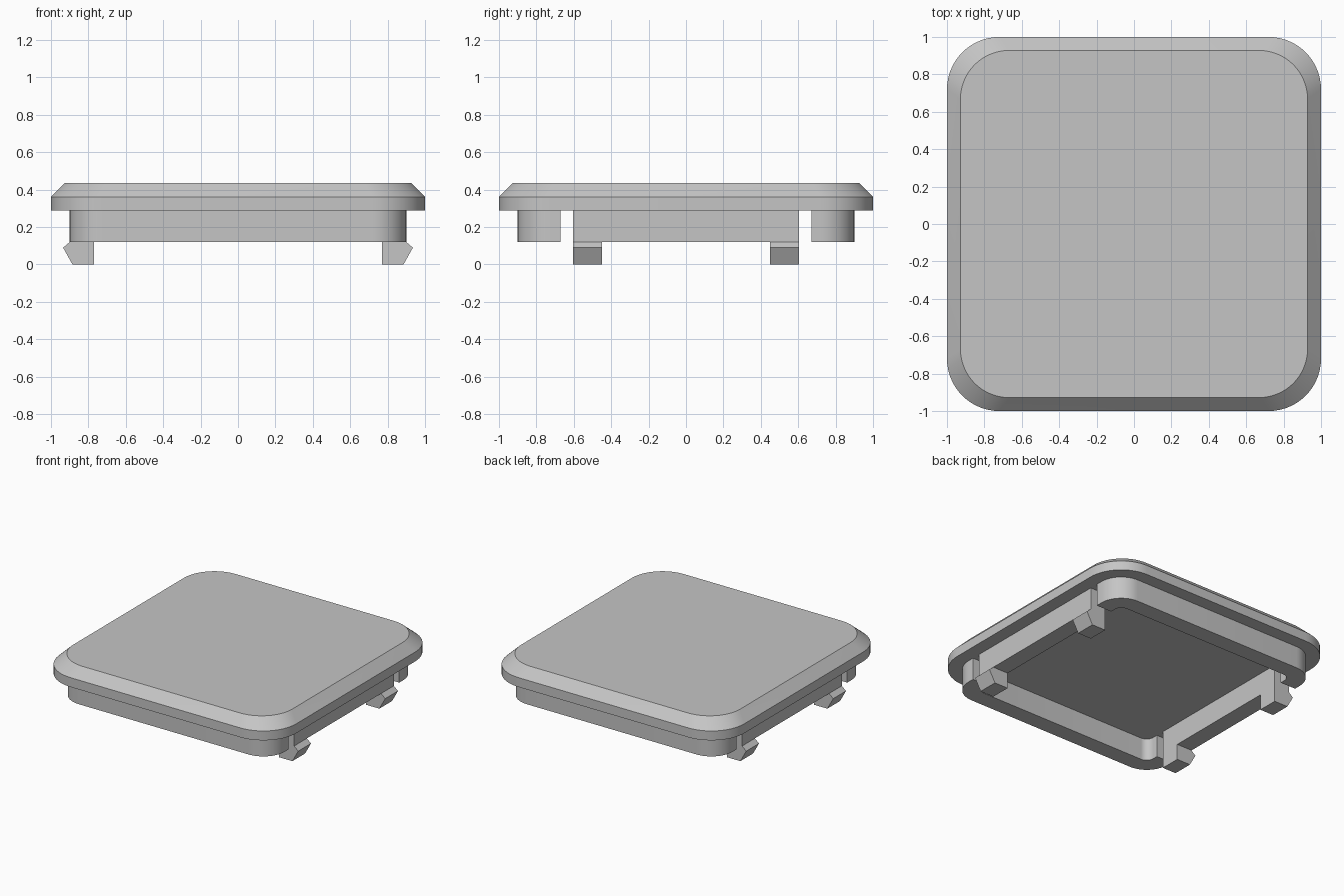
import bpy, bmesh, math
from mathutils import Matrix, Vector

cube = bpy.data.objects.get("Cube")
if cube:
    bpy.data.objects.remove(cube, do_unlink=True)

grey = bpy.data.materials.new("grey_plastic")
grey.use_nodes = True
colour = (0.56, 0.56, 0.56, 1)
grey.diffuse_color = colour
grey.node_tree.nodes["Principled BSDF"].inputs["Base Color"].default_value = colour

CAP_BOTTOM, WALL_BOTTOM = 0.29, 0.12
OUTER, INNER = 0.90, 0.77          # half widths of the skirt wall
CLIP_END, END_WALL = 0.605, 0.67   # y limits of the slots in the side walls


def loft(name, rings, turn=0):
    """Skin a stack of closed rings, cap both ends and turn it about z."""
    bm = bmesh.new()
    loops = [[bm.verts.new(p) for p in ring] for ring in rings]
    for low, high in zip(loops, loops[1:]):
        for i in range(len(low)):
            j = (i + 1) % len(low)
            bm.faces.new((low[i], low[j], high[j], high[i]))
    bm.faces.new(loops[0][::-1])
    bm.faces.new(loops[-1])
    bmesh.ops.recalc_face_normals(bm, faces=bm.faces)
    bm.transform(Matrix.Rotation(turn, 4, "Z"))
    mesh = bpy.data.meshes.new(name)
    bm.to_mesh(mesh)
    bm.free()
    mesh.materials.append(grey)
    obj = bpy.data.objects.new(name, mesh)
    bpy.context.collection.objects.link(obj)
    bpy.ops.object.select_all(action="DESELECT")
    obj.select_set(True)
    bpy.context.view_layer.objects.active = obj
    bpy.ops.object.shade_smooth_by_angle(angle=math.radians(30))
    return obj


def corner(half, radius, quarter, steps=14):
    """Arc of one rounded corner; quarter 0 is the +x +y corner."""
    mid = math.pi / 4 + quarter * math.pi / 2
    c = half - radius
    cx, cy = math.copysign(c, math.cos(mid)), math.copysign(c, math.sin(mid))
    angles = [(quarter + k / steps) * math.pi / 2 for k in range(steps + 1)]
    return [(cx + radius * math.cos(a), cy + radius * math.sin(a)) for a in angles]


def at_height(points, z, scale=1):
    return [Vector((x * scale, y * scale, z)) for x, y in points]


# Bevelled cap
square = [p for q in range(4) for p in corner(1, 0.28, q)]
loft("cap", [at_height(square, CAP_BOTTOM), at_height(square, 0.362),
             at_height(square, 0.435, 0.928)])

# U-shaped end walls with rounded corners
u_shape = ([(OUTER, END_WALL)] + corner(OUTER, 0.18, 0) + corner(OUTER, 0.18, 1)
           + [(-OUTER, END_WALL), (-INNER, END_WALL)]
           + corner(INNER, 0.06, 1)[::-1] + corner(INNER, 0.06, 0)[::-1]
           + [(INNER, END_WALL)])
for side, turn in (("back", 0), ("front", math.pi)):
    loft(side + "_wall",
         [at_height(u_shape, WALL_BOTTOM), at_height(u_shape, CAP_BOTTOM)], turn)

# Side walls, each carrying two barbed snap clips
strip = [(INNER, -CLIP_END), (OUTER, -CLIP_END), (OUTER, CLIP_END), (INNER, CLIP_END)]
barb = [(INNER, 0), (0.885, 0), (0.935, 0.09), (OUTER, WALL_BOTTOM), (INNER, WALL_BOTTOM)]
for side, turn in (("left", 0), ("right", math.pi)):
    loft(side + "_wall",
         [at_height(strip, WALL_BOTTOM), at_height(strip, CAP_BOTTOM)], turn)
    for number, (y0, y1) in enumerate(((-CLIP_END, -0.45), (0.45, CLIP_END)), 1):
        loft(f"{side}_clip_{number}",
             [[Vector((x, y, z)) for x, z in barb] for y in (y0, y1)], turn)
